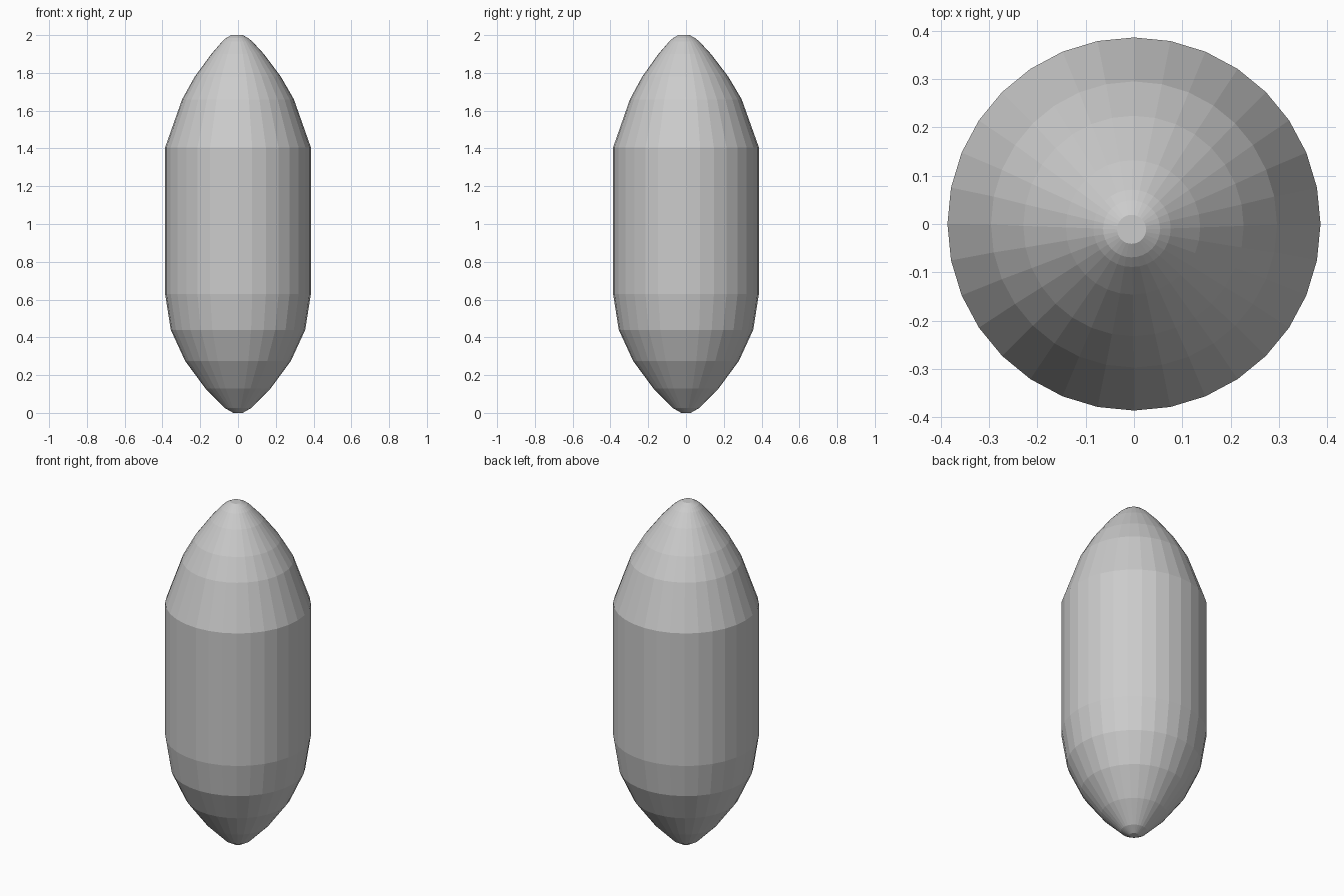
import bpy, bmesh
from math import cos, sin, tau

if "Cube" in bpy.data.objects:
    bpy.data.objects.remove(bpy.data.objects["Cube"])

SIDES = 32
# radius, height, x shift, y shift (the upper tip leans slightly off axis)
RINGS = [
    (0.025, 0.00, 0, 0), (0.07, 0.026, 0, 0), (0.173, 0.13, 0, 0),
    (0.28, 0.275, 0, 0), (0.356, 0.44, 0, 0), (0.386, 0.63, 0, 0),
    (0.386, 1.405, 0, 0), (0.296, 1.66, 0, -0.001), (0.228, 1.78, -0.001, -0.004),
    (0.139, 1.90, -0.002, -0.007), (0.08, 1.966, -0.004, -0.009),
    (0.059, 1.984, -0.005, -0.010), (0.03, 2.00, -0.005, -0.011),
]

# capsule body: stacked rings joined by flat quads, capped at both ends
bm = bmesh.new()
loops = [[bm.verts.new((r * cos(tau * i / SIDES) + dx, r * sin(tau * i / SIDES) + dy, z))
          for i in range(SIDES)] for r, z, dx, dy in RINGS]
for low, high in zip(loops, loops[1:]):
    for i in range(SIDES):
        j = (i + 1) % SIDES
        bm.faces.new((low[i], low[j], high[j], high[i]))
bm.faces.new(loops[0][::-1])
bm.faces.new(loops[-1])
mesh = bpy.data.meshes.new("capsule_body")
bm.to_mesh(mesh)
bm.free()
bpy.context.collection.objects.link(bpy.data.objects.new("capsule_body", mesh))
